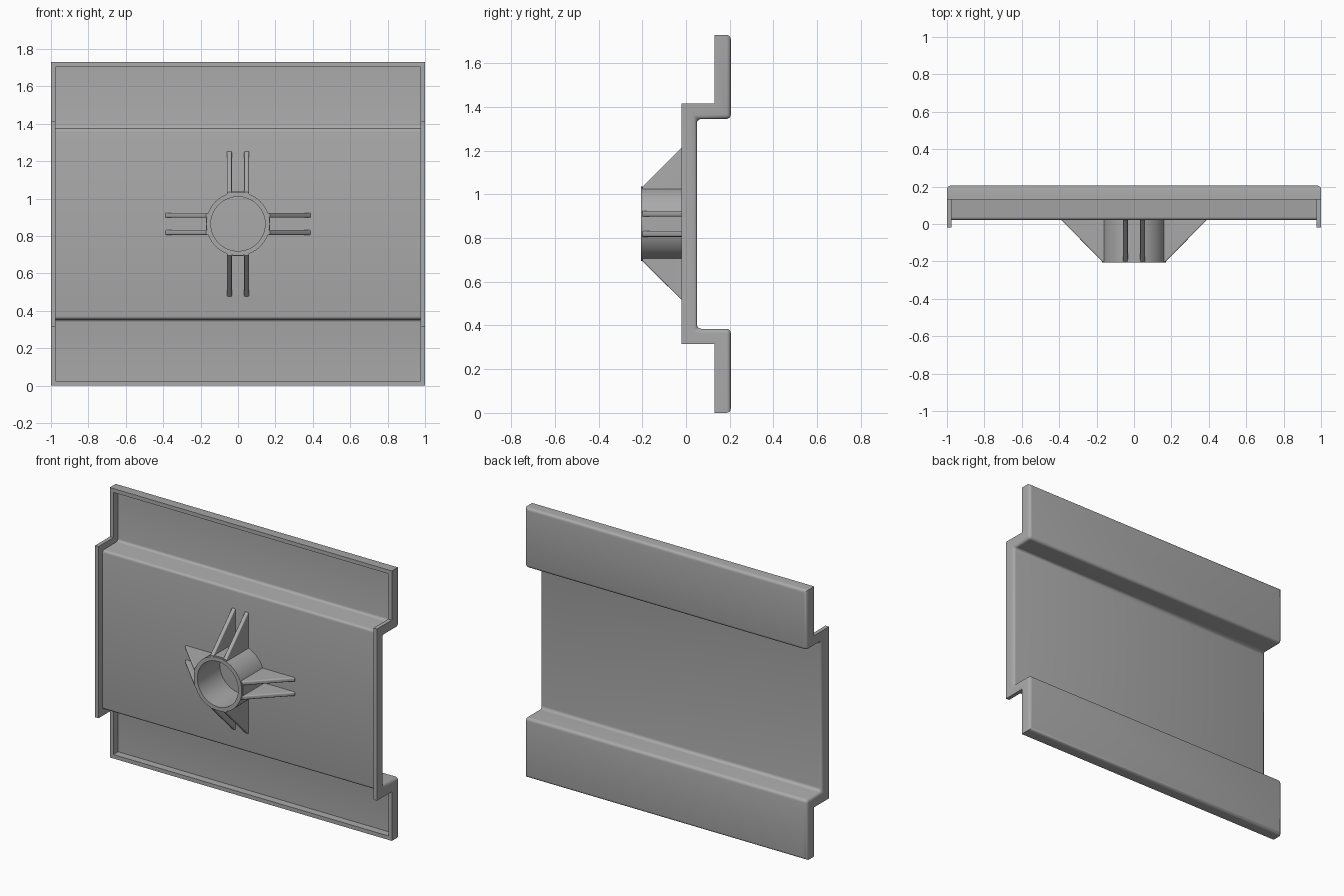
import bpy, bmesh, math
from mathutils import Matrix, Vector

cube = bpy.data.objects.get("Cube")
if cube:
    bpy.data.objects.remove(cube, do_unlink=True)

grey = bpy.data.materials.new("plain grey")
grey.use_nodes = True
colour = (0.4, 0.4, 0.4, 1)
grey.diffuse_color = colour
grey.node_tree.nodes["Principled BSDF"].inputs["Base Color"].default_value = colour

TOP = 1.73
MID = TOP / 2


def prism(points, half):
    """Extrude a (y, z) outline along x, from -half to half."""
    bm = bmesh.new()
    face = bm.faces.new([bm.verts.new((-half, y, z)) for y, z in points])
    new = bmesh.ops.extrude_face_region(bm, geom=[face])["geom"]
    bmesh.ops.translate(bm, vec=(2 * half, 0, 0),
                        verts=[v for v in new if isinstance(v, bmesh.types.BMVert)])
    bmesh.ops.recalc_face_normals(bm, faces=bm.faces)
    return bm


def round_edges(bm, rule, width, segments=4):
    edges = [e for e in bm.edges if rule(*[v.co for v in e.verts])]
    bmesh.ops.bevel(bm, geom=edges, offset=width, segments=segments,
                    profile=0.5, affect='EDGES', clamp_overlap=True)


def finish(bm, name):
    mesh = bpy.data.meshes.new(name)
    bm.to_mesh(mesh)
    bm.free()
    mesh.materials.append(grey)
    obj = bpy.data.objects.new(name, mesh)
    bpy.context.collection.objects.link(obj)
    return obj


def smooth(obj):
    bpy.ops.object.select_all(action='DESELECT')
    obj.select_set(True)
    bpy.context.view_layer.objects.active = obj
    bpy.ops.object.shade_smooth_by_angle(angle=math.radians(35))


def mirrored(half):
    """Complete an upper half outline with its reflection about mid height."""
    return half + [(y, TOP - z) for y, z in reversed(half)]


# Stepped panel: rounded on the back, open at the front
outline = mirrored([(0.05, 1.345), (0.205, 1.345), (0.205, TOP),
                    (0.13, TOP), (0.13, 1.415), (-0.02, 1.415)])
bm = prism(outline, 1)
back = lambda p: p.y > 0.18 or 0 < p.y < 0.1
round_edges(bm, lambda a, b: back(a) and back(b), 0.02)
panel = finish(bm, "stepped_panel")

# Hollow behind the rim, following the step of the panel
hollow = mirrored([(0.022, 1.375), (0.178, 1.375), (0.178, 1.705), (-0.3, 1.705)])
bm = prism(hollow, 0.975)
round_edges(bm, lambda a, b: abs(a.x - b.x) > 1 and abs(a.z - MID) < 0.6, 0.016)
cutter = finish(bm, "hollow_cutter")
cutter.hide_render = True

bpy.context.view_layer.objects.active = panel
cut = panel.modifiers.new("hollow", 'BOOLEAN')
cut.operation = 'DIFFERENCE'
cut.solver = 'EXACT'
cut.object = cutter
bpy.ops.object.modifier_apply(modifier=cut.name)
bpy.data.objects.remove(cutter, do_unlink=True)
smooth(panel)

# Round socket at the centre of the front
bm = bmesh.new()
ring = [bm.verts.new((r, y, 0)) for r, y in
        [(0.145, 0.03), (0.145, -0.205), (0.17, -0.205), (0.17, 0.03)]]
loop = [bm.edges.new((ring[i], ring[(i + 1) % 4])) for i in range(4)]
bmesh.ops.spin(bm, geom=ring + loop, cent=(0, 0, 0), axis=(0, 1, 0),
               angle=math.tau, steps=64)
bmesh.ops.remove_doubles(bm, verts=bm.verts, dist=0.0005)
bmesh.ops.recalc_face_normals(bm, faces=bm.faces)
bmesh.ops.translate(bm, verts=bm.verts, vec=(0, 0, MID))
smooth(finish(bm, "socket"))

# Four pairs of triangular ribs, with a flat pad between each pair
rib = [(-0.2, 0.155), (-0.2, 0.17), (0.02, 0.388), (0.03, 0.388), (0.03, 0.155)]
pad = [(-0.195, 0.155), (-0.195, 0.172), (0.03, 0.172), (0.03, 0.155)]


def sloped(a, b):
    return abs(a.y - b.y) > 0.1 and abs(a.z - b.z) > 0.1


for turn, side in enumerate(["top", "left", "bottom", "right"]):
    place = Matrix.Translation((0, 0, MID)) @ Matrix.Rotation(turn * math.pi / 2, 4, 'Y')
    for number, shift in enumerate((-0.046, 0.046), 1):
        bm = prism(rib, 0.013)
        round_edges(bm, sloped, 0.011)
        bmesh.ops.translate(bm, verts=bm.verts, vec=(shift, 0, 0))
        bm.transform(place)
        smooth(finish(bm, f"{side}_rib_{number}"))
    bm = prism(pad, 0.046)
    bm.transform(place)
    finish(bm, f"{side}_pad")
